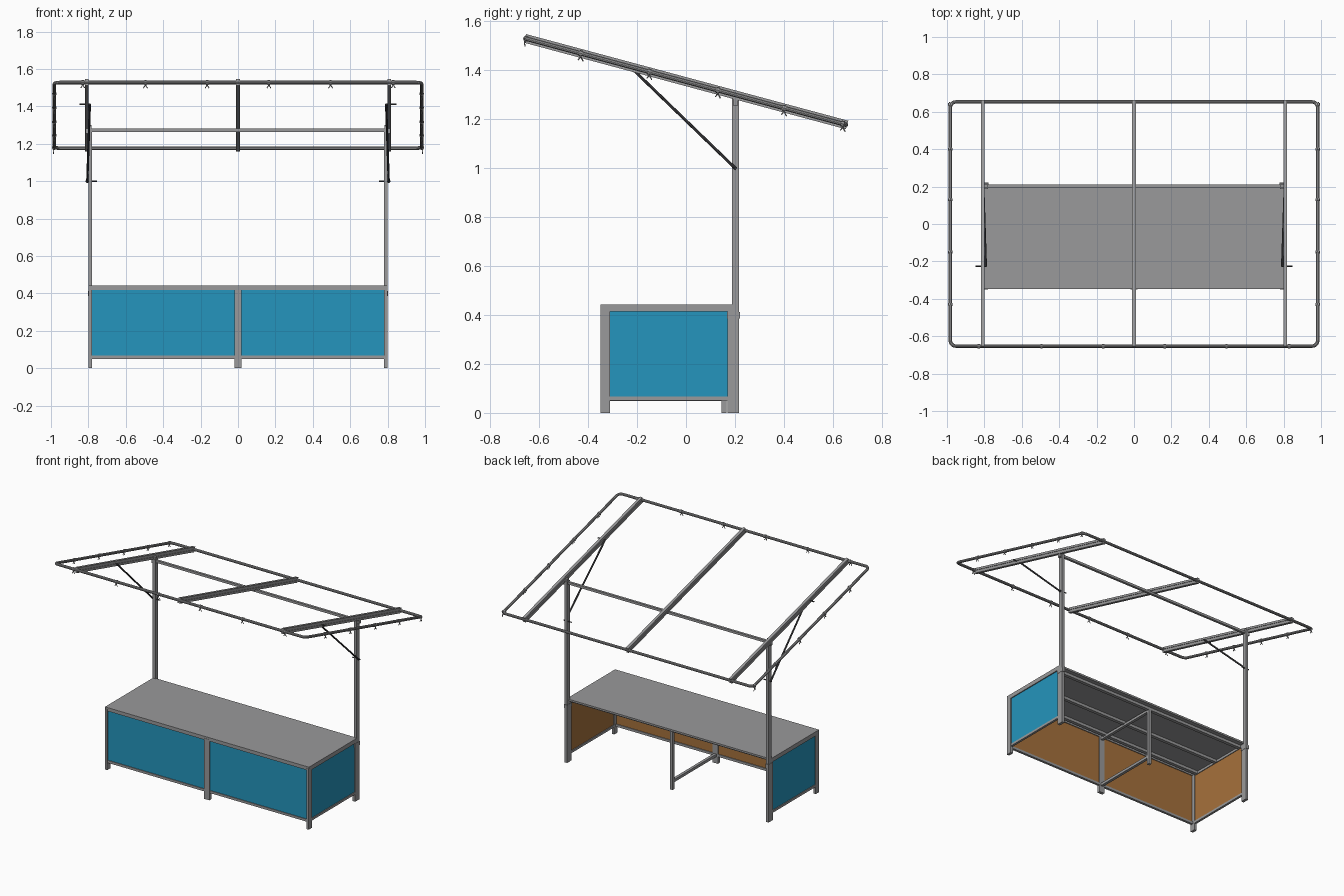
import bpy, bmesh, math
from mathutils import Vector, Matrix

if "Cube" in bpy.data.objects:
    bpy.data.objects.remove(bpy.data.objects["Cube"])

def mat(name, c):
    m = bpy.data.materials.new(name)
    m.diffuse_color = (*c, 1)
    m.use_nodes = True
    m.node_tree.nodes["Principled BSDF"].inputs["Base Color"].default_value = m.diffuse_color
    return m

GREY = mat("grey aluminium", (0.32, 0.32, 0.325))
DARK = mat("dark steel", (0.06, 0.06, 0.065))
BLUE = mat("blue panel", (0.018, 0.30, 0.51))
WOOD = mat("brown wood", (0.38, 0.165, 0.045))

def add(name, bm, *mats):
    bmesh.ops.recalc_face_normals(bm, faces=bm.faces)
    me = bpy.data.meshes.new(name)
    bm.to_mesh(me)
    bm.free()
    for m in mats:
        me.materials.append(m)
    ob = bpy.data.objects.new(name, me)
    bpy.context.collection.objects.link(ob)
    return ob

def box(name, x0, x1, y0, y1, z0, z1, *mats, outward=None):
    """Box between limits; with outward set, only faces pointing inward get material 1."""
    bm = bmesh.new()
    bmesh.ops.create_cube(bm, size=1)
    for v in bm.verts:
        v.co = ((x0 + x1) / 2 + v.co.x * (x1 - x0),
                (y0 + y1) / 2 + v.co.y * (y1 - y0),
                (z0 + z1) / 2 + v.co.z * (z1 - z0))
    bm.normal_update()
    if outward:
        for f in bm.faces:
            f.material_index = int(f.normal.dot(Vector(outward)) < -0.5)
    return add(name, bm, *(mats or (GREY,)))

def sbox(name, s, x0, x1, *rest, **kw):
    """Box mirrored to side s."""
    a, b = sorted((s * x0, s * x1))
    return box(name, a, b, *rest, **kw)

def tube(name, pts, r, m, cyclic=False, res=2):
    cu = bpy.data.curves.new(name, 'CURVE')
    cu.dimensions = '3D'
    sp = cu.splines.new('POLY')
    sp.points.add(len(pts) - 1)
    for p, q in zip(sp.points, pts):
        p.co = (*q, 1)
    sp.use_cyclic_u = cyclic
    cu.bevel_depth = r
    cu.bevel_resolution = res
    cu.use_fill_caps = not cyclic
    cu.materials.append(m)
    ob = bpy.data.objects.new(name, cu)
    bpy.context.collection.objects.link(ob)
    bpy.ops.object.select_all(action='DESELECT')
    ob.select_set(True)
    bpy.context.view_layer.objects.active = ob
    bpy.ops.object.convert(target='MESH')
    bpy.ops.object.shade_smooth_by_angle()
    return ob

# --- counter ---
box("counter_top", -0.8, 0.8, -0.348, 0.195, 0.43, 0.443)
box("front_top_rail", -0.8, 0.8, -0.348, -0.328, 0.418, 0.432)
box("front_bottom_rail", -0.79, 0.79, -0.345, -0.328, 0.05, 0.067)
for y in (-0.29, -0.095, 0.152):
    box("counter_support_rail", -0.78, 0.78, y - 0.012, y + 0.012, 0.41, 0.431)

# middle frame
box("middle_front_leg", -0.02, 0.02, -0.35, -0.328, 0, 0.43)
box("middle_rear_leg", -0.01, 0.01, 0.144, 0.166, 0, 0.412)
box("middle_bottom_rail", -0.01, 0.01, -0.33, 0.146, 0.048, 0.067)
box("middle_top_rail", -0.01, 0.01, -0.33, 0.146, 0.398, 0.416)

for s in (-1, 1):
    # legs and side rails
    sbox("front_leg", s, 0.781, 0.8, -0.35, -0.311, 0, 0.431)
    sbox("rear_leg", s, 0.781, 0.8, 0.17, 0.188, 0, 0.431)
    sbox("side_bottom_rail", s, 0.782, 0.798, -0.312, 0.172, 0.05, 0.067)
    sbox("side_top_rail", s, 0.782, 0.8, -0.312, 0.172, 0.413, 0.431)
    # panels, blue outside and wood inside
    sbox("side_panel", s, 0.787, 0.793, -0.312, 0.172, 0.066, 0.415,
         BLUE, WOOD, outward=(s, 0, 0))
    sbox("front_panel", s, 0.018, 0.784, -0.34, -0.334, 0.064, 0.421,
         BLUE, WOOD, outward=(0, -1, 0))
    # roof posts with clamp plates
    sbox("roof_post", s, 0.78, 0.8, 0.187, 0.217, 0, 1.285)
    sbox("post_clamp", s, 0.778, 0.802, 0.168, 0.221, 0.385, 0.412)
    sbox("post_head", s, 0.784, 0.815, 0.192, 0.212, 1.255, 1.3)
    # diagonal braces and pins
    tube("roof_brace", [(s * 0.806, 0.205, 0.995), (s * 0.792, -0.225, 1.41)], 0.006, DARK)
    tube("brace_lower_pin", [(s * 0.815, 0.205, 1.0), (s * 0.755, 0.205, 1.0)], 0.004, DARK)
    tube("brace_upper_pin", [(s * 0.788, -0.225, 1.41), (s * 0.848, -0.225, 1.41)], 0.004, DARK)

box("post_cross_bar", -0.782, 0.782, 0.193, 0.21, 1.264, 1.281)

# --- tilted roof, built flat then rotated ---
TILT = Matrix.Translation((0, 0, 1.352)) @ Matrix.Rotation(math.radians(-15.05), 4, 'X')
HX, HV, R = 0.982, 0.676, 0.03

ring = []
for i, (sx, sy) in enumerate(((1, 1), (-1, 1), (-1, -1), (1, -1))):
    for k in range(6):
        a = math.radians(90 * i + 18 * k)
        ring.append(TILT @ Vector((sx * (HX - R) + R * math.cos(a),
                                   sy * (HV - R) + R * math.sin(a), 0)))
tube("roof_frame", ring, 0.0095, GREY, cyclic=True, res=3)

# grooved roof beams
half = [(0.010, -0.018), (0.010, -0.003), (0.006, -0.003),
        (0.006, 0.003), (0.010, 0.003), (0.010, 0.018)]
profile = half + [(-x, -z) for x, z in half]
for x in (-0.809, 0, 0.809):
    bm = bmesh.new()
    f = bm.faces.new([bm.verts.new((x + px, -HV - 0.005, pz)) for px, pz in profile])
    ext = bmesh.ops.extrude_face_region(bm, geom=[f])
    bmesh.ops.translate(bm, vec=(0, 2 * HV + 0.01, 0),
                        verts=[v for v in ext['geom'] if isinstance(v, bmesh.types.BMVert)])
    bm.transform(TILT)
    add("roof_beam", bm, GREY)

# hanging hooks along the front and side edges
def hook(p, along, out):
    tube("hook_clip", [p - along * 0.006, p + along * 0.006], 0.0125, GREY)
    down = Vector((0, 0, -1))
    for d in (-1, 1):
        tube("hook_prong", [p + down * 0.008 + out * 0.004,
                            p + down * 0.02 + out * 0.006 + along * d * 0.004,
                            p + down * 0.03 + out * 0.004 + along * d * 0.011], 0.0025, GREY, res=1)

rot = TILT.to_3x3()
for x in (-0.83, -0.495, -0.165, 0.165, 0.495, 0.83):
    hook(TILT @ Vector((x, -HV, 0)), Vector((1, 0, 0)), Vector((0, -1, 0)))
for s in (-1, 1):
    for y in (-0.43, -0.15, 0.13, 0.40, 0.64):
        hook(TILT @ Vector((s * HX, y / math.cos(math.radians(15)), 0)),
             rot @ Vector((0, 1, 0)), Vector((s, 0, 0)))
